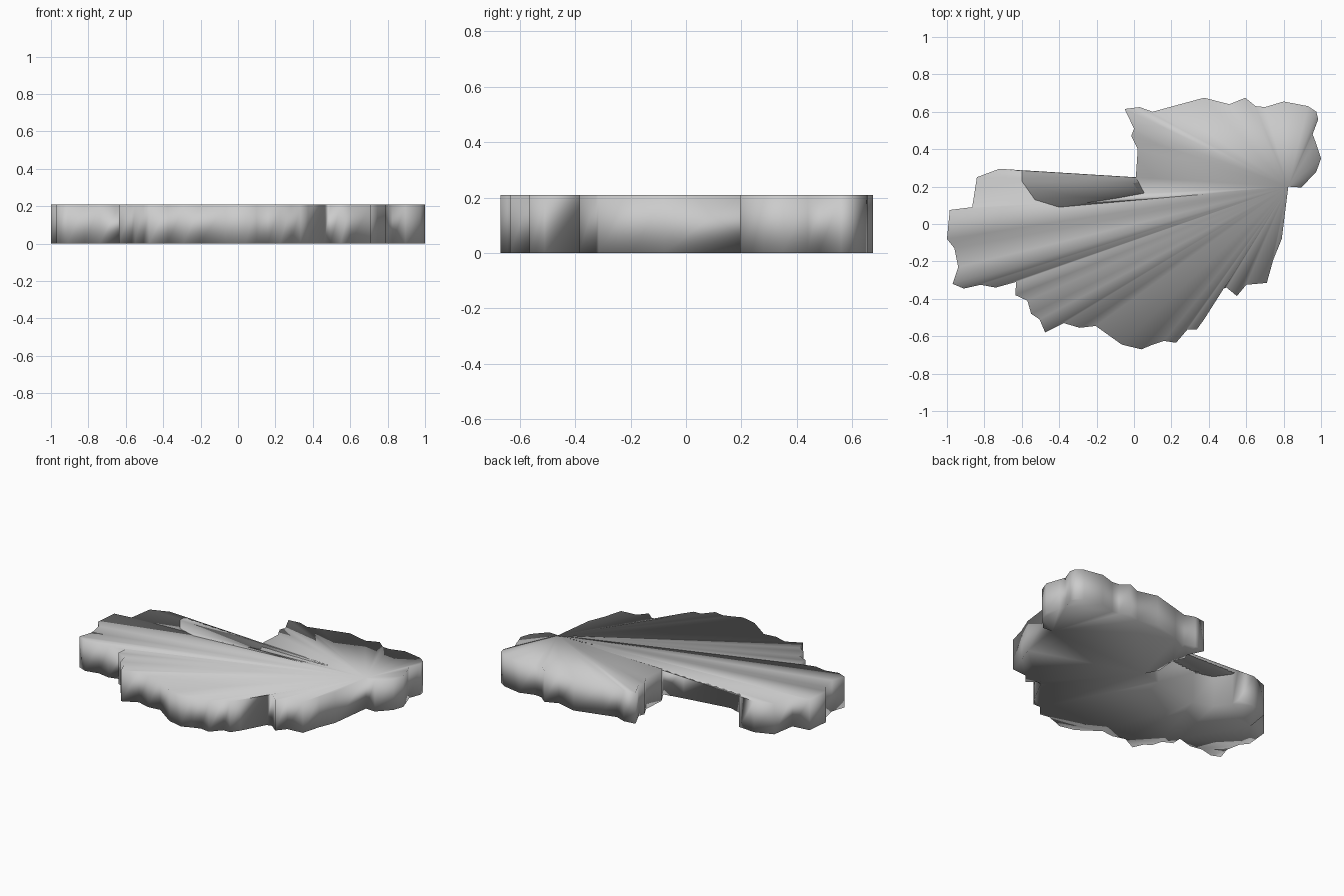
import bpy, bmesh

HEIGHT = 0.21

# Irregular slab outline, counter-clockwise, starting at the fan apex
OUTLINE = [
    (.825, .20), (.895, .195), (.975, .28), (1, .35), (.97, .44), (.955, .48), (.985, .56),
    (.975, .60), (.93, .63), (.80, .655), (.70, .625), (.65, .63), (.595, .675),
    (.51, .64), (.375, .675), (.19, .625), (.10, .60), (.03, .625), (-.05, .615),
    (0, .51), (-.015, .47), (.02, .40), (.01, .25), (.055, .165),
    # deep bay on the back side, roofed over by the fan
    (-.08, .14), (-.40, .09), (-.53, .13), (-.60, .23), (-.60, .285),
    (-.72, .295), (-.84, .25), (-.865, .09), (-.985, .075), (-1, -.08),
    (-.96, -.13), (-.94, -.23), (-.97, -.32), (-.91, -.345), (-.82, -.325),
    (-.74, -.34), (-.63, -.31), (-.635, -.38), (-.57, -.41), (-.55, -.48),
    (-.505, -.51), (-.475, -.58), (-.375, -.53), (-.29, -.555), (-.205, -.545),
    (-.065, -.645), (.04, -.67), (.10, -.645), (.16, -.625), (.225, -.635),
    (.285, -.565), (.335, -.565), (.375, -.51), (.46, -.35), (.495, -.34),
    (.55, -.385), (.60, -.325), (.71, -.315), (.745, -.19), (.79, -.08),
]

bm = bmesh.new()
low = [bm.verts.new((x, y, 0)) for x, y in OUTLINE]
high = [bm.verts.new((x, y, HEIGHT)) for x, y in OUTLINE]
n = len(OUTLINE)

# Side walls
for i in range(n):
    j = (i + 1) % n
    bm.faces.new((low[i], low[j], high[j], high[i]))

# Top: triangle fan from the apex, bridging the bays
for i in range(1, n - 1):
    bm.faces.new((high[0], high[i], high[i + 1]))

# Underside follows the true outline
base = bm.faces.new(low[::-1])
bmesh.ops.triangulate(bm, faces=[base])

for f in bm.faces:
    f.smooth = True
mesh = bpy.data.meshes.new("terrain_slab")
bm.to_mesh(mesh)
bm.free()
bpy.context.collection.objects.link(bpy.data.objects.new("terrain_slab", mesh))
